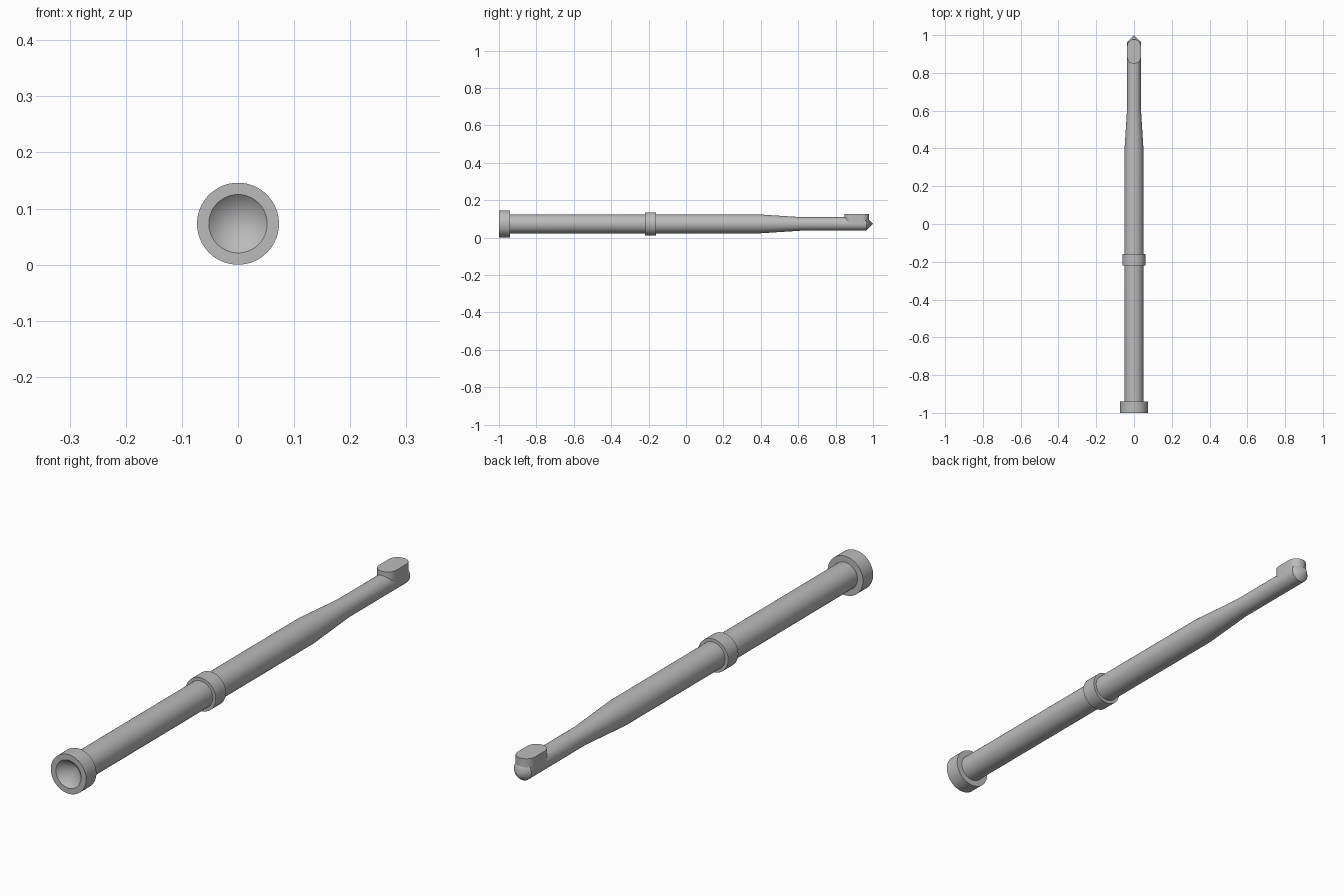
import bpy
import bmesh
from math import pi, cos, sin, radians
from mathutils import Matrix, Vector

if "Cube" in bpy.data.objects:
    bpy.data.objects.remove(bpy.data.objects["Cube"], do_unlink=True)

AXIS_Z = 0.073
SEGMENTS = 64

# One plain grey metal
metal = bpy.data.materials.new("grey metal")
metal.use_nodes = True
grey = (0.5, 0.5, 0.5, 1)
metal.diffuse_color = grey
metal.node_tree.nodes["Principled BSDF"].inputs["Base Color"].default_value = grey


def finish(name, bm):
    bmesh.ops.remove_doubles(bm, verts=bm.verts, dist=1e-5)
    bmesh.ops.recalc_face_normals(bm, faces=bm.faces)
    mesh = bpy.data.meshes.new(name)
    bm.to_mesh(mesh)
    bm.free()
    mesh.materials.append(metal)
    obj = bpy.data.objects.new(name, mesh)
    bpy.context.collection.objects.link(obj)
    bpy.ops.object.select_all(action="DESELECT")
    obj.select_set(True)
    bpy.context.view_layer.objects.active = obj
    bpy.ops.object.shade_smooth_by_angle(angle=radians(30))
    return obj


def lathe(name, profile):
    """Turn (radius, y) points around the rod's axis."""
    bm = bmesh.new()
    verts = [bm.verts.new((r, y, AXIS_Z)) for r, y in profile]
    edges = [bm.edges.new(pair) for pair in zip(verts, verts[1:])]
    bmesh.ops.spin(bm, geom=verts + edges, cent=(0, 0, AXIS_Z), axis=(0, 1, 0),
                   angle=2 * pi, steps=SEGMENTS, use_duplicate=False)
    return finish(name, bm)


def stadium_block(name, half_width, y0, y1, z0, z1):
    """Upright block with two semicircular ends."""
    bm = bmesh.new()
    outline = []
    for centre, start in ((y1 - half_width, 0), (y0 + half_width, pi)):
        for i in range(SEGMENTS // 2 + 1):
            a = start + 2 * pi * i / SEGMENTS
            outline.append(bm.verts.new((half_width * cos(a), centre + half_width * sin(a), z0)))
    base = bm.faces.new(outline)
    grown = bmesh.ops.extrude_face_region(bm, geom=[base], use_keep_orig=True)
    top = [v for v in grown["geom"] if isinstance(v, bmesh.types.BMVert)]
    bmesh.ops.translate(bm, verts=top, vec=(0, 0, z1 - z0))
    return finish(name, bm)


# Rod, tapering to a thin neck with a conical point
lathe("shaft", [(0, -0.945), (0.05, -0.945), (0.05, 0.4), (0.036, 0.62),
                (0.036, 0.964), (0, 1)])

# Front flange with a conical recess
lathe("end_flange", [(0, -0.95), (0.052, -1), (0.073, -1), (0.073, -0.94), (0, -0.94)])

# Middle collar
lathe("collar", [(0.04, -0.22), (0.062, -0.22), (0.062, -0.16), (0.04, -0.16), (0.04, -0.22)])

# Raised bit near the point
stadium_block("key_bit", 0.036, 0.848, 0.978, AXIS_Z, 0.125)
